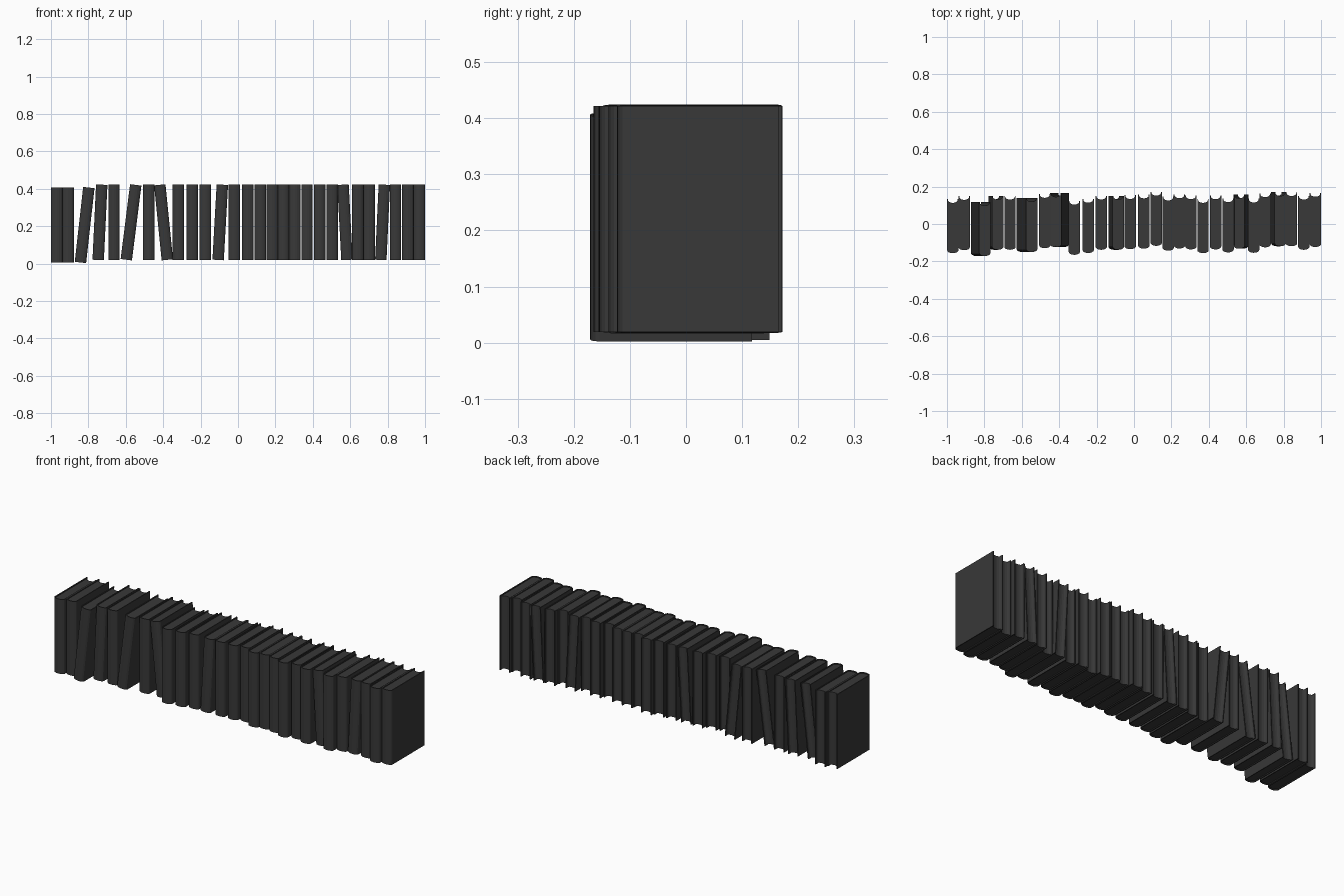
import bpy, bmesh
from math import sin, cos, pi, radians

if "Cube" in bpy.data.objects:
    bpy.data.objects.remove(bpy.data.objects["Cube"])

W, D, H = 0.061, 0.289, 0.403    # book thickness, depth, height
COVER = 0.005                    # cover board thickness
N = 8                            # spine segments


def prism(bm, pts, z0, z1):
    """Extrude a closed xy outline between two heights."""
    lo = [bm.verts.new((x, y, z0)) for x, y in pts]
    hi = [bm.verts.new((x, y, z1)) for x, y in pts]
    n = len(pts)
    bm.faces.new(lo[::-1])
    bm.faces.new(hi)
    for i in range(n):
        j = (i + 1) % n
        bm.faces.new((lo[i], lo[j], hi[j], hi[i]))


def arc(hw, y, bulge):
    """Shallow curve from -hw to +hw, bulging toward -y."""
    return [(-hw * cos(pi * i / N), y - bulge * sin(pi * i / N)) for i in range(N + 1)]


def book_mesh():
    bm = bmesh.new()
    hw, spine_y = W / 2, 0.016
    # cover: rounded spine with two boards
    outer = arc(hw, spine_y, 0.016)
    inner = arc(hw - COVER, spine_y, 0.011)
    prism(bm, outer + [(hw, D), (hw - COVER, D)] + inner[::-1]
          + [(-hw + COVER, D), (-hw, D)], -H / 2, H / 2)
    # page block with hollow fore edge
    fore = arc(hw - COVER, D - 0.006, 0.014)
    prism(bm, inner + fore[::-1], -H / 2 + 0.005, H / 2 - 0.005)
    bmesh.ops.recalc_face_normals(bm, faces=bm.faces)
    me = bpy.data.meshes.new("book")
    bm.to_mesh(me)
    bm.free()
    return me


# centre x, spine y, lean in degrees
books = [
    (-0.969, -.156, 0), (-0.908, -.140, 0), (-0.820, -.171, 6.4), (-0.738, -.138, 2.7),
    (-0.663, -.138, 0), (-0.572, -.150, 7.2), (-0.477, -.129, 0), (-0.398, -.124, -5.7),
    (-0.319, -.165, 0), (-0.245, -.155, 0), (-0.175, -.138, 0), (-0.095, -.138, 3.2),
    (-0.020, -.135, 0), (0.053, -.132, 0), (0.119, -.117, 0), (0.183, -.143, 0),
    (0.243, -.131, 0), (0.304, -.136, 0), (0.369, -.156, 0), (0.436, -.136, 0),
    (0.503, -.152, 0), (0.572, -.132, -3.0), (0.640, -.154, 0), (0.701, -.125, 0),
    (0.773, -.119, 2.7), (0.842, -.119, 0), (0.908, -.138, 0), (0.9695, -.123, 0),
]

mesh = book_mesh()
for k, (x, y, lean) in enumerate(books):
    ob = bpy.data.objects.new(f"book_{k + 1:02d}", mesh)
    ob.location = (x, y, 0.206 if k < 3 else 0.2205)
    ob.rotation_euler = (0, radians(lean), 0)
    bpy.context.collection.objects.link(ob)

# dark cloth colour
mat = bpy.data.materials.new("dark_cover")
mat.diffuse_color = (0.04, 0.04, 0.04, 1)
mat.use_nodes = True
mat.node_tree.nodes["Principled BSDF"].inputs["Base Color"].default_value = mat.diffuse_color
mesh.materials.append(mat)
